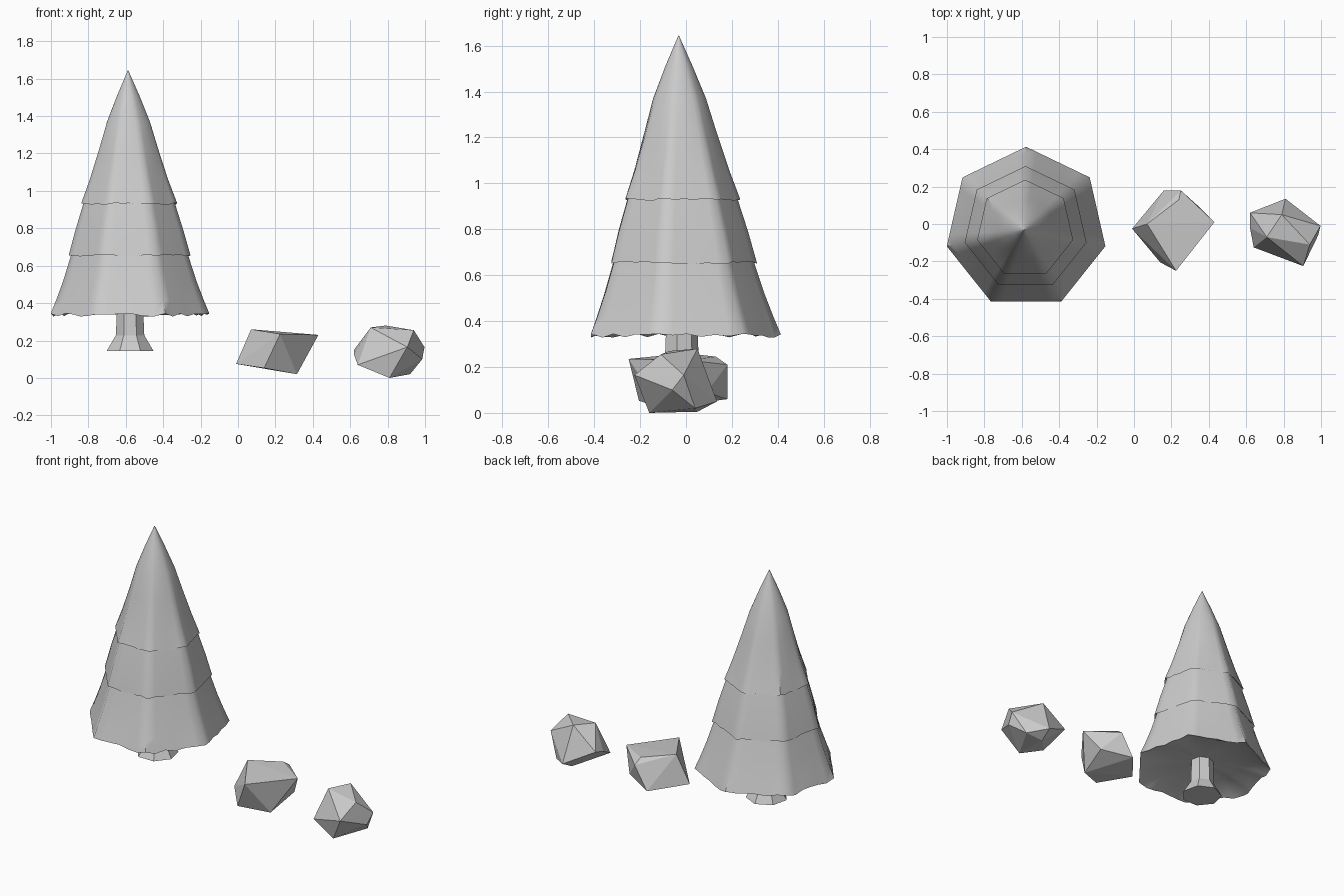
import bpy, bmesh, math, random
from mathutils import Vector

if "Cube" in bpy.data.objects:
    bpy.data.objects.remove(bpy.data.objects["Cube"])

random.seed(4)
SIDES, SUB = 7, 6
BASE = Vector((-0.577, -0.022))
TIP = Vector((-0.588, -0.032))


def finish(name, bm, smooth=None):
    bmesh.ops.recalc_face_normals(bm, faces=bm.faces)
    me = bpy.data.meshes.new(name)
    bm.to_mesh(me)
    bm.free()
    ob = bpy.data.objects.new(name, me)
    bpy.context.collection.objects.link(ob)
    if smooth:
        bpy.ops.object.select_all(action='DESELECT')
        ob.select_set(True)
        bpy.context.view_layer.objects.active = ob
        bpy.ops.object.shade_smooth_by_angle(angle=math.radians(smooth))
    return ob


def corner(i):
    a = math.pi / 2 + math.tau * i / SIDES
    return Vector((math.cos(a), math.sin(a)))


def loft(name, profile, sub, smooth=None):
    """Stack heptagon rings: each row is (radius, z, roundness, wave)."""
    bm = bmesh.new()
    rings = []
    for r, z, rnd, wave in profile:
        t = max(0, (z - 0.35) / 1.3)
        c = BASE.lerp(TIP, t)
        ring = []
        for i in range(SIDES):
            for j in range(sub):
                p = corner(i).lerp(corner(i + 1), j / sub)
                p = p.lerp(p.normalized(), rnd)
                dz = random.uniform(-wave, wave)
                ring.append(bm.verts.new((c.x + r * p.x, c.y + r * p.y, z + dz)))
        rings.append(ring)
    for a, b in zip(rings, rings[1:]):
        n = len(a)
        for k in range(n):
            bm.faces.new((a[k], a[(k + 1) % n], b[(k + 1) % n], b[k]))
    bm.faces.new(rings[0])
    bm.faces.new(rings[-1])
    return finish(name, bm, smooth)


# trunk with flared foot
loft("trunk", [(0.128, 0.145, 0, 0), (0.078, 0.228, 0, 0),
               (0.073, 0.34, 0, 0), (0.073, 0.42, 0, 0)], 1)

# three overlapping tiers of foliage, one continuous skin
loft("foliage", [
    (0.06, 0.39, 0, 0), (0.20, 0.385, 0, 0.004), (0.36, 0.365, 0, 0.006),
    (0.435, 0.337, 0, 0.009), (0.405, 0.415, 0.05, 0), (0.365, 0.52, 0.1, 0),
    (0.315, 0.675, 0.1, 0), (0.334, 0.655, 0.0, 0.006),
    (0.296, 0.79, 0.1, 0), (0.247, 0.945, 0.1, 0),
    (0.263, 0.93, 0.0, 0.006), (0.215, 1.06, 0.15, 0),
    (0.163, 1.22, 0.4, 0), (0.117, 1.37, 0.7, 0),
    (0.06, 1.51, 0.9, 0), (0.001, 1.645, 1, 0)], SUB, 50)


# faceted rocks as convex hulls of a few corner points
def rock(name, points):
    bm = bmesh.new()
    for p in points:
        bm.verts.new(p)
    res = bmesh.ops.convex_hull(bm, input=bm.verts)
    junk = [g for g in set(res["geom_interior"] + res["geom_unused"])
            if isinstance(g, bmesh.types.BMVert)]
    if junk:
        bmesh.ops.delete(bm, geom=junk, context='VERTS')
    finish(name, bm)


rock("near_rock", [
    (0.07, 0.0, 0.26), (0.225, -0.25, 0.235), (0.43, 0.01, 0.23),
    (0.24, 0.13, 0.245), (0.25, 0.18, 0.21), (-0.01, -0.025, 0.075),
    (0.14, -0.205, 0.053), (0.315, -0.11, 0.02), (0.16, 0.18, 0.06),
    (0.35, 0.09, 0.09)])

rock("far_rock", [
    (0.79, 0.05, 0.28), (0.71, -0.07, 0.27), (0.94, -0.11, 0.255),
    (0.62, 0.06, 0.15), (0.62, -0.02, 0.125), (0.64, -0.125, 0.07),
    (0.997, -0.01, 0.165), (0.985, -0.06, 0.10), (0.905, -0.225, 0.165),
    (0.81, 0.135, 0.05), (0.92, 0.04, 0.02), (0.81, -0.16, 0.0),
    (0.80, 0.05, 0.005)])
